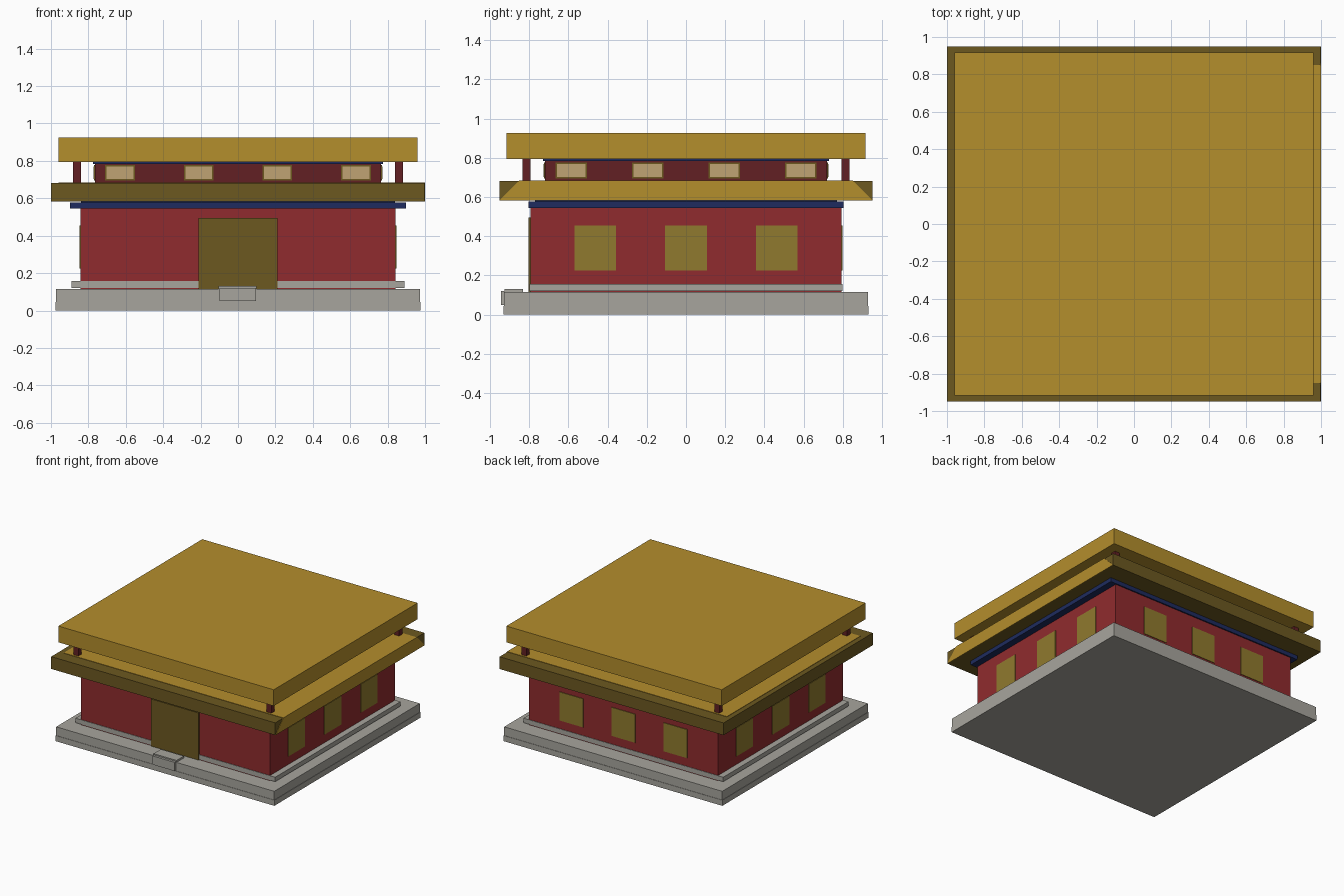
import bpy
import bmesh

old = bpy.data.objects.get("Cube")
if old:
    bpy.data.objects.remove(old, do_unlink=True)


def material(name, r, g, b):
    """Flat material from display values, converted to linear."""
    lin = [((c / 255 + 0.055) / 1.055) ** 2.4 for c in (r, g, b)] + [1.0]
    m = bpy.data.materials.new(name)
    m.use_nodes = True
    m.diffuse_color = lin
    m.node_tree.nodes["Principled BSDF"].inputs["Base Color"].default_value = lin
    return m


GOLD = material("gold", 180, 142, 44)
DARK_GOLD = material("dark gold", 108, 88, 32)
RED = material("wall red", 144, 43, 46)
DARK_RED = material("dark red", 98, 32, 35)
BLUE = material("beam blue", 30, 43, 94)
STONE = material("stone grey", 167, 165, 157)
OLIVE = material("window olive", 144, 122, 46)
TAN = material("paper tan", 192, 164, 115)


def finish(name, bm, mat):
    bmesh.ops.recalc_face_normals(bm, faces=bm.faces)
    mesh = bpy.data.meshes.new(name)
    bm.to_mesh(mesh)
    bm.free()
    mesh.materials.append(mat)
    obj = bpy.data.objects.new(name, mesh)
    bpy.context.collection.objects.link(obj)
    return obj


def box(name, x, y, z, mat):
    """Box from (min, max) pairs; a single number means symmetric."""
    spans = [s if isinstance(s, tuple) else (-s, s) for s in (x, y, z)]
    bm = bmesh.new()
    bmesh.ops.create_cube(bm, size=1)
    for v in bm.verts:
        v.co = [lo + (c + 0.5) * (hi - lo) for c, (lo, hi) in zip(v.co, spans)]
    return finish(name, bm, mat)


def wall_plate(name, side, wall, along, half, z, depth, mat):
    """Thin plate on a wall: side is front, back, left or right."""
    run = (along - half, along + half)
    sign = 1 if side in ("back", "left") else -1
    out = tuple(sorted((sign * (wall - 0.01), sign * (wall + depth))))
    if side in ("front", "back"):
        return box(name, run, out, z, mat)
    return box(name, out, run, z, mat)


# Stone base, plinth and entrance step
box("base_lower", 0.975, 0.93, (0, 0.045), STONE)
box("base_upper", 0.972, 0.927, (0.045, 0.115), STONE)
box("plinth", 0.89, 0.798, (0.121, 0.157), STONE)
box("step_front", (-0.1, 0.095), (-0.944, -0.92), (0.05, 0.12), STONE)
box("step_top", (-0.105, 0.1), (-0.925, -0.832), (0.11, 0.13), STONE)

# Lower storey
box("lower_wall", 0.842, 0.794, (0.11, 0.56), RED)
box("lower_beam", 0.897, 0.804, (0.545, 0.578), BLUE)
box("lower_beam_core", 0.84, 0.77, (0.57, 0.6), BLUE)
wall_plate("door", "front", 0.794, 0, 0.212, (0.115, 0.495), 0.009, DARK_GOLD)
for side in ("left", "right", "back"):
    wall = 0.794 if side == "back" else 0.842
    for i in (-1, 0, 1):
        wall_plate(f"{side}_window", side, wall, i * 0.463, 0.106,
                   (0.225, 0.455), 0.005, OLIVE)

# Lower roof with bright deck and one bright mitred eave
box("lower_roof", (-1, 0.997), 0.95, (0.583, 0.682), DARK_GOLD)
box("lower_roof_deck", (-0.96, 0.998), 0.85, (0.675, 0.685), GOLD)
bm = bmesh.new()
corners = [(-0.95, 0.583), (0.95, 0.583), (0.85, 0.685), (-0.85, 0.685)]
face = bm.faces.new([bm.verts.new((0.995, y, z)) for y, z in corners])
ext = bmesh.ops.extrude_face_region(bm, geom=[face])
for v in ext["geom"]:
    if isinstance(v, bmesh.types.BMVert):
        v.co.x = 1.0
finish("left_eave", bm, GOLD)

# Upper storey
box("upper_wall", 0.765, 0.718, (0.66, 0.79), DARK_RED)
box("upper_beam", 0.776, 0.728, (0.783, 0.797), BLUE)
for side in ("front", "back", "left", "right"):
    wide = side in ("front", "back")
    wall, gap = (0.718, 0.42) if wide else (0.765, 0.39)
    for i in (-1.5, -0.5, 0.5, 1.5):
        wall_plate(f"{side}_upper_frame", side, wall, i * gap, 0.08,
                   (0.694, 0.777), 0.005, DARK_GOLD)
        wall_plate(f"{side}_upper_window", side, wall, i * gap, 0.072,
                   (0.702, 0.769), 0.008, TAN)

# Corner posts
for sx in (-1, 1):
    for sy in (-1, 1):
        box("corner_post", tuple(sorted((sx * 0.84, sx * 0.882))),
            tuple(sorted((sy * 0.793, sy * 0.834))), (0.67, 0.8), DARK_RED)

# Upper roof
box("upper_roof", 0.96, 0.916, (0.795, 0.926), GOLD)
